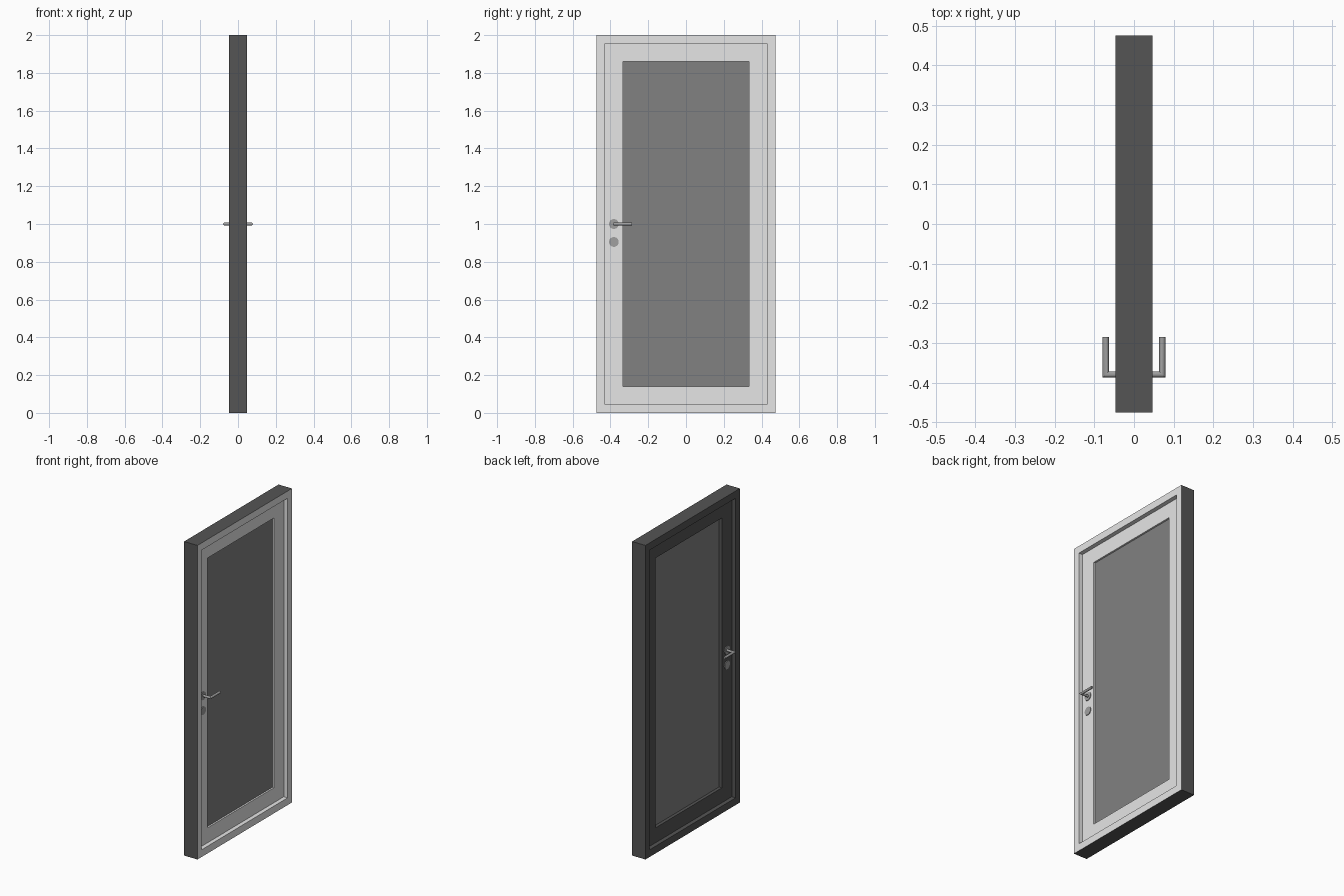
import bpy, bmesh
from math import radians, sin, cos, tau

if "Cube" in bpy.data.objects:
    bpy.data.objects.remove(bpy.data.objects["Cube"])

W, H, D = 0.475, 2.0, 0.047            # half width, height, half depth
NONE, FRAME, GLASS = (0, 0), (0.043, 0.046), (0.142, 0.141)  # (side, end) insets
LEAF_D = 0.02                          # half thickness of the leaf
GLASS_BACK, GLASS_FRONT = 0.0, 0.009   # glass sits towards the light face
HANDLE_Y, HANDLE_Z, LOCK_Z = -0.379, 1.0, 0.905


def material(name, value):
    m = bpy.data.materials.new(name)
    m.use_nodes = True
    colour = (value, value, value, 1)
    m.diffuse_color = colour
    m.node_tree.nodes["Principled BSDF"].inputs["Base Color"].default_value = colour
    return m


dark = material("dark grey paint", 0.09)
light = material("light grey paint", 0.79)
pane = material("grey glass", 0.22)
metal = material("handle metal", 0.35)


def add_object(name, bm, *mats):
    bmesh.ops.recalc_face_normals(bm, faces=bm.faces)
    mesh = bpy.data.meshes.new(name)
    bm.to_mesh(mesh)
    bm.free()
    for m in mats:
        mesh.materials.append(m)
    obj = bpy.data.objects.new(name, mesh)
    bpy.context.collection.objects.link(obj)
    return obj


def smooth(obj):
    bpy.ops.object.select_all(action="DESELECT")
    obj.select_set(True)
    bpy.context.view_layer.objects.active = obj
    bpy.ops.object.shade_smooth_by_angle()


def bridge(bm, a, b):
    """Quads between two closed vertex loops."""
    n = len(a)
    return [bm.faces.new((a[i], a[(i + 1) % n], b[(i + 1) % n], b[i])) for i in range(n)]


def ring(name, outer, inner, depth):
    """Rectangular border, light on its +x half and dark elsewhere."""
    bm = bmesh.new()
    section = [(outer, -depth), (outer, depth), (inner, depth), (inner, 0), (inner, -depth)]
    loops = []
    for (side, end), x in section:
        y, z0, z1 = W - side, end, H - end
        loops.append([bm.verts.new((x, *c)) for c in ((-y, z0), (y, z0), (y, z1), (-y, z1))])
    for a, b in zip(loops, loops[1:] + loops[:1]):
        for f in bridge(bm, a, b):
            f.material_index = int(f.calc_center_median().x > 0.001)
    add_object(name, bm, dark, light)


# Frame, door leaf and glass
ring("door_frame", NONE, FRAME, D)
ring("door_leaf", FRAME, GLASS, LEAF_D)

bm = bmesh.new()
bmesh.ops.create_cube(bm, size=2)
bmesh.ops.scale(bm, vec=((GLASS_FRONT - GLASS_BACK) / 2, W - GLASS[0], H / 2 - GLASS[1]), verts=bm.verts)
bmesh.ops.translate(bm, vec=((GLASS_FRONT + GLASS_BACK) / 2, 0, H / 2), verts=bm.verts)
add_object("glass_pane", bm, pane)


def rosette(name, side, z):
    thick = 0.004
    bpy.ops.mesh.primitive_cylinder_add(
        vertices=32, radius=0.026, depth=thick,
        location=(side * (LEAF_D + thick / 2), HANDLE_Y - 0.003, z), rotation=(0, radians(90), 0))
    obj = bpy.context.object
    obj.name = name
    obj.data.materials.append(metal)
    smooth(obj)


def lever(name, side):
    """Round bar with one mitred right-angle bend."""
    radius, reach, tip, count = 0.0078, 0.0713, -0.285, 20
    bm = bmesh.new()
    base, bend, end = [], [], []
    for i in range(count):
        across, up = radius * cos(tau * i / count), radius * sin(tau * i / count)
        x, y, z = side * (reach - across), HANDLE_Y + across, HANDLE_Z + up
        base.append(bm.verts.new((side * LEAF_D, y, z)))
        bend.append(bm.verts.new((x, y, z)))
        end.append(bm.verts.new((x, tip, z)))
    bridge(bm, base, bend)
    bridge(bm, bend, end)
    bm.faces.new(base)
    bm.faces.new(end)
    smooth(add_object(name, bm, metal))


# Matching handle and lock plate on both faces
for label, side in (("inner", 1), ("outer", -1)):
    rosette(label + "_handle_rosette", side, HANDLE_Z)
    rosette(label + "_lock_rosette", side, LOCK_Z)
    lever(label + "_lever", side)
